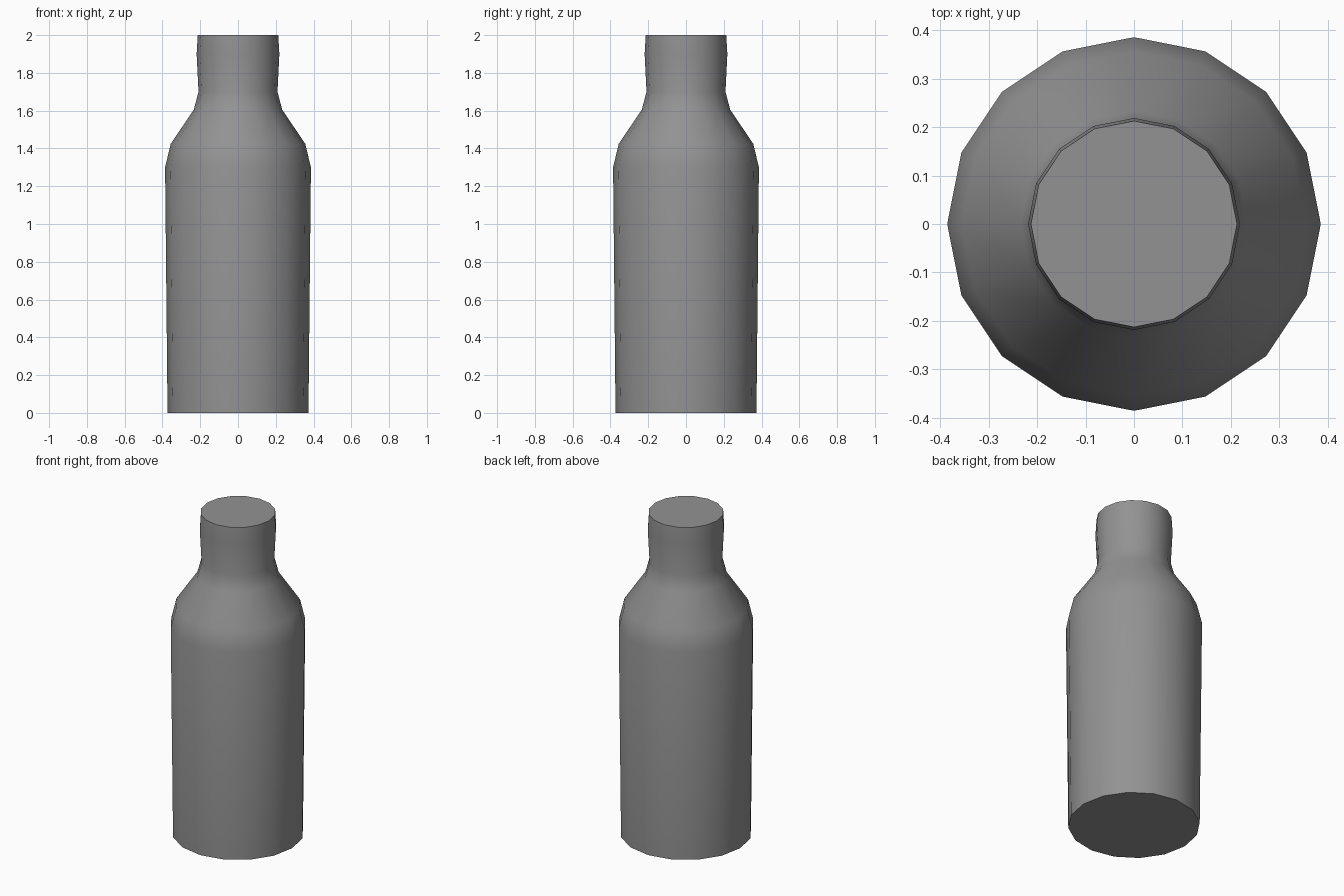
import bpy, bmesh
from math import cos, sin, tau, radians

if "Cube" in bpy.data.objects:
    bpy.data.objects.remove(bpy.data.objects["Cube"])

SIDES = 16
# Bottle outline as (radius, height), base to mouth
PROFILE = [(0.373, 0), (0.386, 1.30), (0.356, 1.425), (0.234, 1.605),
           (0.209, 1.70), (0.219, 1.90), (0.213, 2.0)]


def lathe(name, profile, sides):
    bm = bmesh.new()
    rings = [[bm.verts.new((r * cos(tau * i / sides), r * sin(tau * i / sides), z))
              for i in range(sides)] for r, z in profile]
    for a, b in zip(rings, rings[1:]):
        for i in range(sides):
            j = (i + 1) % sides
            bm.faces.new((a[i], a[j], b[j], b[i]))
    # Flat base and closed mouth
    bm.faces.new(rings[0][::-1])
    bm.faces.new(rings[-1])
    mesh = bpy.data.meshes.new(name)
    bm.to_mesh(mesh)
    bm.free()
    obj = bpy.data.objects.new(name, mesh)
    bpy.context.collection.objects.link(obj)
    return obj


# Bottle: body, shoulder and neck in one turned shape
bottle = lathe("bottle", PROFILE, SIDES)
bpy.context.view_layer.objects.active = bottle
bottle.select_set(True)
bpy.ops.object.shade_smooth_by_angle(angle=radians(50))

# Dark grey surface
grey = bpy.data.materials.new("dark_grey")
grey.diffuse_color = (0.29, 0.29, 0.29, 1)
grey.use_nodes = True
grey.node_tree.nodes["Principled BSDF"].inputs["Base Color"].default_value = grey.diffuse_color
bottle.data.materials.append(grey)
